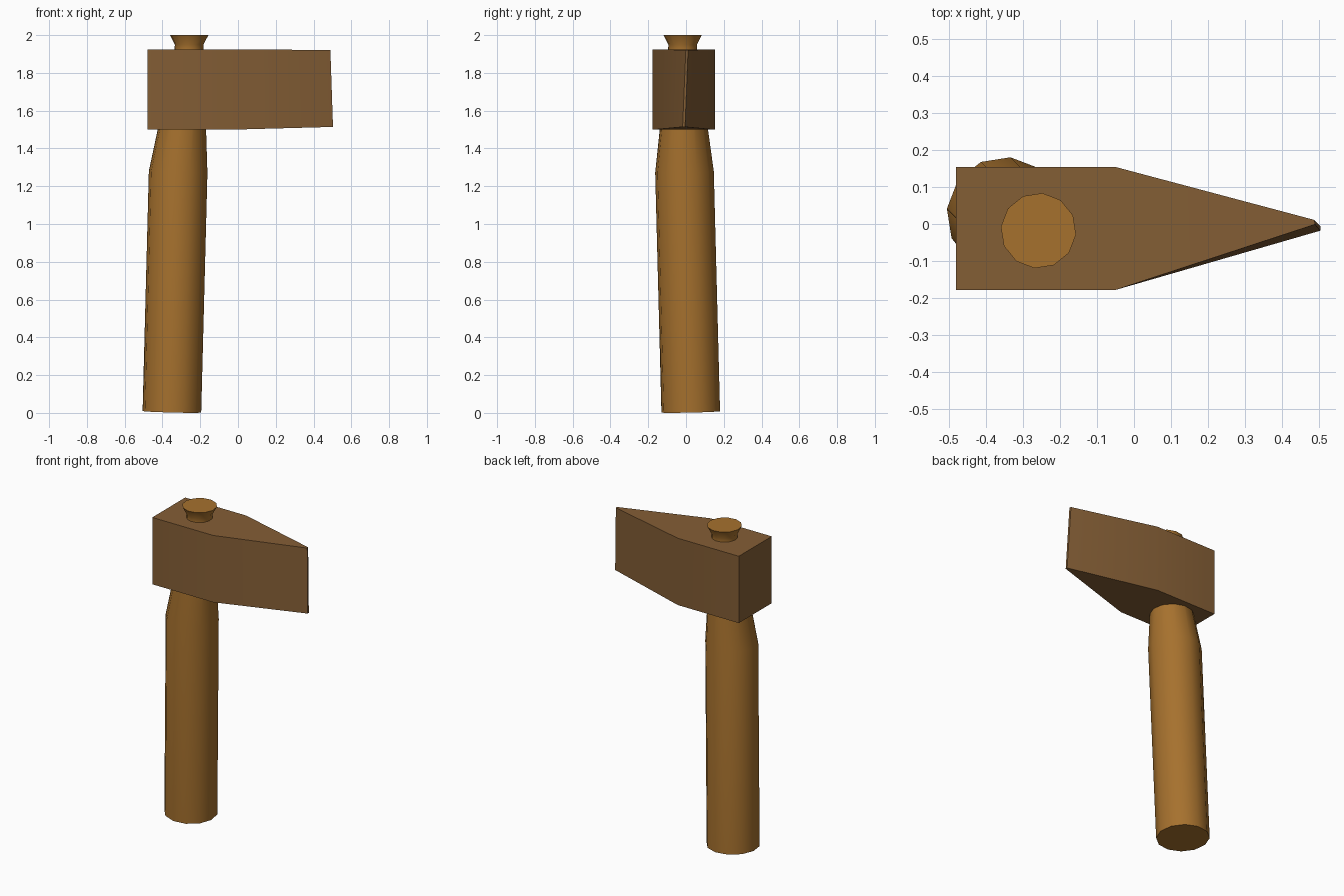
import bpy, bmesh, math

if "Cube" in bpy.data.objects:
    bpy.data.objects.remove(bpy.data.objects["Cube"])


def make_object(name, bm, color):
    """Finish a part: coloured, smooth over gentle angles, crisp elsewhere."""
    bmesh.ops.recalc_face_normals(bm, faces=bm.faces)
    mesh = bpy.data.meshes.new(name)
    bm.to_mesh(mesh)
    bm.free()
    obj = bpy.data.objects.new(name, mesh)
    bpy.context.collection.objects.link(obj)
    mat = bpy.data.materials.new(name + "_material")
    mat.diffuse_color = color
    mat.use_nodes = True
    mat.node_tree.nodes["Principled BSDF"].inputs["Base Color"].default_value = mat.diffuse_color
    mesh.materials.append(mat)
    bpy.ops.object.select_all(action='DESELECT')
    obj.select_set(True)
    bpy.context.view_layer.objects.active = obj
    bpy.ops.object.shade_smooth_by_angle(angle=math.radians(40))
    return obj


def loft(bm, loops):
    """Skin a list of equally long point loops and cap both ends."""
    rings = [[bm.verts.new(p) for p in loop] for loop in loops]
    n = len(rings[0])
    for a, b in zip(rings, rings[1:]):
        for i in range(n):
            j = (i + 1) % n
            bm.faces.new((a[i], a[j], b[j], b[i]))
    bm.faces.new(rings[0][::-1])
    bm.faces.new(rings[-1])


def ring(x, y, z, r, tilt_x=0.0, tilt_y=0.0, sides=12):
    """Round ring, tilted slightly with the leaning handle."""
    pts = []
    for i in range(sides):
        a = math.radians(174) + math.tau * i / sides
        dx, dy = r * math.cos(a), r * math.sin(a)
        pts.append((x + dx, y + dy, z + tilt_x * dx + tilt_y * dy))
    return pts


# Handle: leaning shaft, tapering through the head to a flared end
bm = bmesh.new()
loft(bm, [
    ring(-0.35, 0.025, 0.0055, 0.156, -0.025, 0.023),
    ring(-0.317, -0.008, 1.275, 0.156, -0.025, 0.023),
    ring(-0.259, -0.018, 1.92, 0.077),
    ring(-0.259, -0.018, 1.95, 0.076),
    ring(-0.258, -0.018, 2.0, 0.102),
])
make_object("handle", bm, (0.381, 0.165, 0.027, 1))

# Head: block drawn out to a narrow, slightly twisted wedge
bm = bmesh.new()
sections = []
for x in (-0.48, -0.05):
    sections.append([(x, -0.178, 1.499), (x, 0.154, 1.499),
                     (x, 0.154, 1.925), (x, -0.178, 1.925)])
sections.append([(0.503, -0.018, 1.514), (0.503, -0.005, 1.514),
                 (0.487, 0.011, 1.921), (0.489, -0.001, 1.921)])
loft(bm, sections)
make_object("head", bm, (0.231, 0.112, 0.036, 1))
